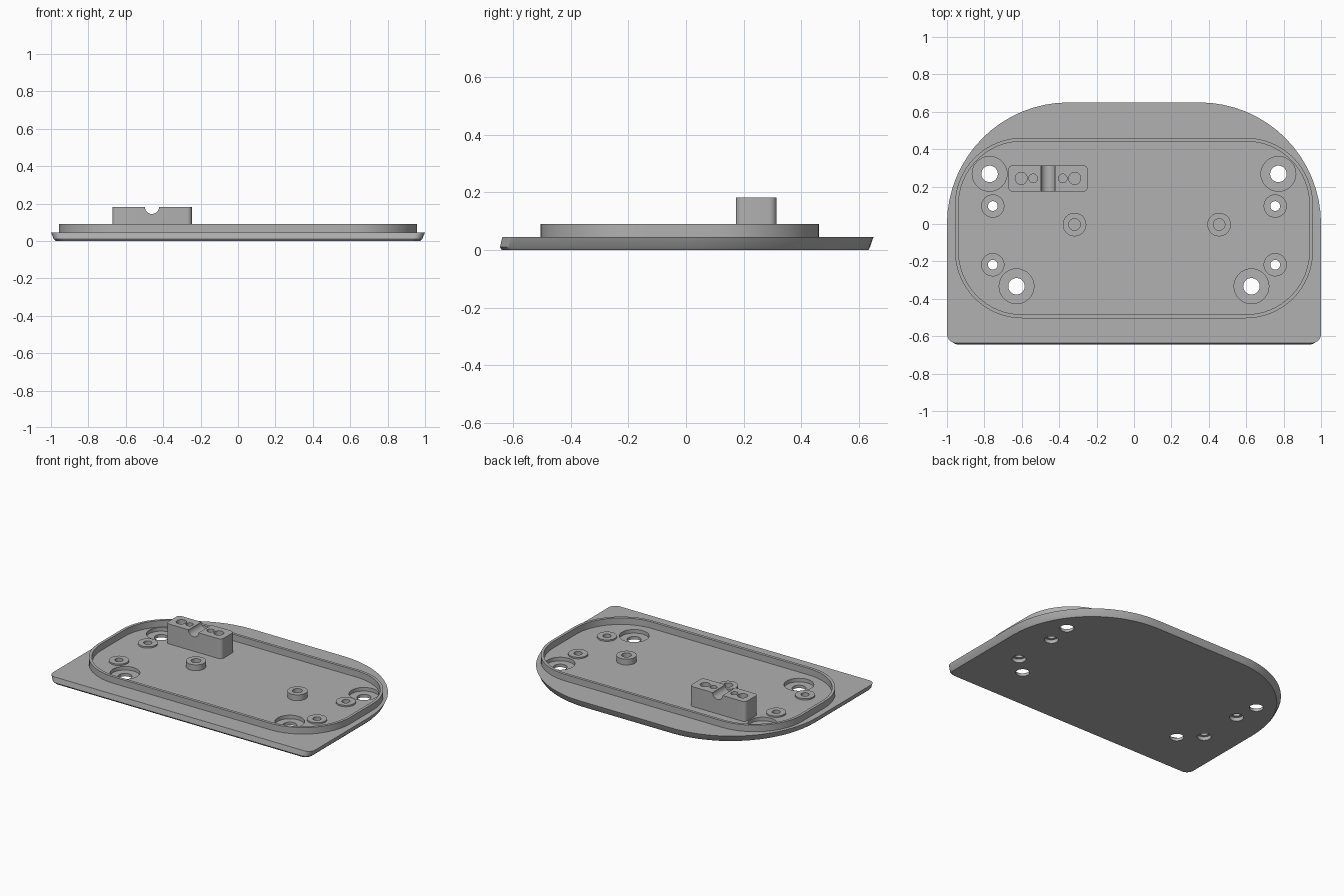
import bpy
import bmesh
from math import cos, sin, pi, radians

cube = bpy.data.objects.get("Cube")
if cube:
    bpy.data.objects.remove(cube, do_unlink=True)

grey = bpy.data.materials.new("plain grey")
grey.use_nodes = True
colour = (0.44, 0.44, 0.44, 1)
grey.diffuse_color = colour
grey.node_tree.nodes["Principled BSDF"].inputs["Base Color"].default_value = colour


def outline(x0, x1, y0, y1, r_front, r_back, z, steps=16):
    """Rounded rectangle with separate front and back corner radii."""
    corners = [(x1 - r_front, y0 + r_front, r_front, -pi / 2),
               (x1 - r_back, y1 - r_back, r_back, 0),
               (x0 + r_back, y1 - r_back, r_back, pi / 2),
               (x0 + r_front, y0 + r_front, r_front, pi)]
    return [(cx + r * cos(a + pi / 2 * i / steps), cy + r * sin(a + pi / 2 * i / steps), z)
            for cx, cy, r, a in corners for i in range(steps + 1)]


def circle(x, y, r, z, n=40):
    return [(x + r * cos(2 * pi * i / n), y + r * sin(2 * pi * i / n), z) for i in range(n)]


def loft(name, rings, closed=False):
    """Skin a stack of rings; cap both ends, or join last to first."""
    bm = bmesh.new()
    loops = [[bm.verts.new(p) for p in ring] for ring in rings]
    n = len(loops[0])
    pairs = list(zip(loops, loops[1:]))
    if closed:
        pairs.append((loops[-1], loops[0]))
    else:
        bm.faces.new(loops[0])
        bm.faces.new(loops[-1])
    for a, b in pairs:
        for i in range(n):
            j = (i + 1) % n
            bm.faces.new((a[i], a[j], b[j], b[i]))
    bmesh.ops.recalc_face_normals(bm, faces=bm.faces)
    mesh = bpy.data.meshes.new(name)
    bm.to_mesh(mesh)
    bm.free()
    mesh.materials.append(grey)
    ob = bpy.data.objects.new(name, mesh)
    bpy.context.collection.objects.link(ob)
    return ob


def activate(ob):
    bpy.ops.object.select_all(action='DESELECT')
    ob.select_set(True)
    bpy.context.view_layer.objects.active = ob


def cut(ob, cutter):
    mod = ob.modifiers.new("cut", 'BOOLEAN')
    mod.operation = 'DIFFERENCE'
    mod.solver = 'EXACT'
    mod.object = cutter
    activate(ob)
    bpy.ops.object.modifier_apply(modifier=mod.name)
    bpy.data.objects.remove(cutter, do_unlink=True)


def drill(ob, x, y, r, z0, z1):
    cut(ob, loft("drill", [circle(x, y, r, z0), circle(x, y, r, z1)]))


def tube(name, x, y, r_out, r_in, z0, z1):
    return loft(name, [circle(x, y, r_out, z0), circle(x, y, r_out, z1),
                       circle(x, y, r_in, z1), circle(x, y, r_in, z0)], closed=True)


FLOOR = 0.045
parts = []

# Base plate with raked sides and a softened lower edge
plate = loft("base_plate", [
    outline(-0.976, 0.976, -0.638, 0.632, 0.05, 0.64, 0),
    outline(-0.985, 0.985, -0.645, 0.638, 0.05, 0.645, 0.01),
    outline(-1, 1, -0.637, 0.65, 0.05, 0.65, FLOOR)])
parts.append(plate)

# Raised rim
inner, outer = (-0.938, 0.938, -0.484, 0.442, 0.34, 0.34), (-0.957, 0.957, -0.504, 0.461, 0.36, 0.36)
parts.append(loft("rim", [outline(*outer, FLOOR - 0.005), outline(*outer, 0.09),
                          outline(*inner, 0.09), outline(*inner, FLOOR - 0.005)], closed=True))

for side, label in ((1, "left"), (-1, "right")):
    # Counterbored corner screw holes
    for x, y in ((0.772, 0.268), (0.628, -0.333)):
        drill(plate, side * x, y, 0.093, 0.02, 0.1)
        drill(plate, side * x, y, 0.044, -0.1, 0.1)
    # Small through holes, recessed below, with low collars above
    for y, end in ((0.096, "back"), (-0.218, "front")):
        drill(plate, side * 0.755, y, 0.044, -0.1, 0.025)
        drill(plate, side * 0.755, y, 0.026, -0.1, 0.1)
        parts.append(tube(f"{end}_{label}_collar", side * 0.755, y, 0.062, 0.026, 0.035, 0.055))

# Two standing bosses
for x, label in ((-0.318, "right"), (0.455, "left")):
    parts.append(tube(f"{label}_boss", x, -0.003, 0.063, 0.031, FLOOR - 0.005, 0.085))

# Clamp block with a round groove and four blind holes
block_shape = (-0.672, -0.247, 0.173, 0.314, 0.025, 0.025)
block = loft("clamp_block", [outline(*block_shape, FLOOR - 0.005, 6),
                             outline(*block_shape, 0.182, 6)])
groove_ring = circle(-0.46, 0.182, 0.038, 0)
cut(block, loft("groove", [[(x, y, z) for x, z, _ in groove_ring] for y in (0.1, 0.4)]))
for offset, r in ((0.079, 0.023), (0.143, 0.032)):
    for side in (-1, 1):
        drill(block, -0.46 + side * offset, 0.244, r, 0.09, 0.3)
parts.append(block)

# Smooth curved walls, keep edges crisp
for ob in parts:
    activate(ob)
    bpy.ops.object.shade_smooth_by_angle(angle=radians(30))
